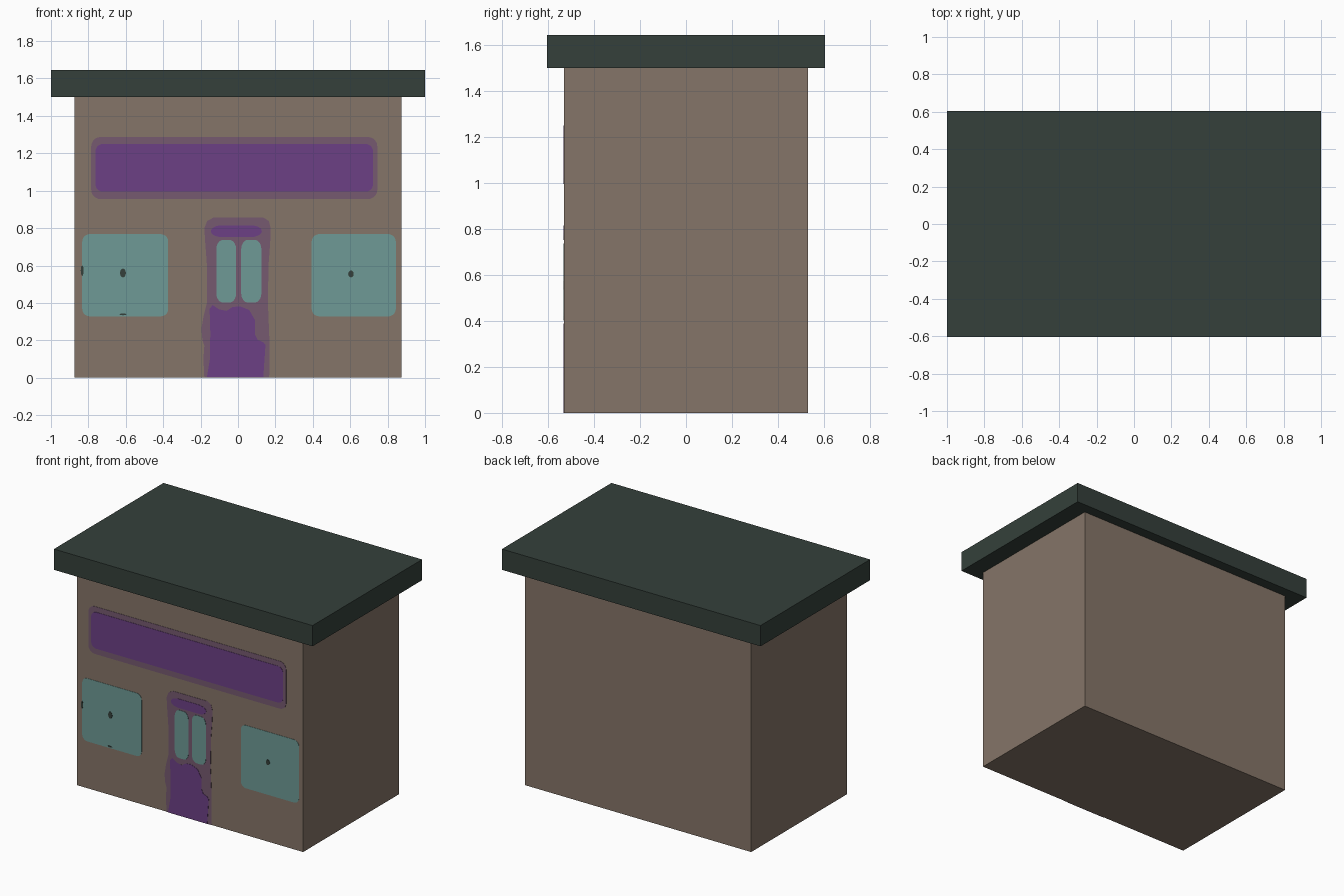
import bpy, bmesh, math

if "Cube" in bpy.data.objects:
    bpy.data.objects.remove(bpy.data.objects["Cube"])

def material(name, rgb):
    m = bpy.data.materials.new(name)
    m.diffuse_color = (*rgb, 1.0)
    m.use_nodes = True
    m.node_tree.nodes["Principled BSDF"].inputs["Base Color"].default_value = m.diffuse_color
    return m

WALL = material("brown_wall", (0.235, 0.178, 0.138))
ROOF = material("dark_green_roof", (0.035, 0.051, 0.043))
PURPLE = material("purple", (0.150, 0.051, 0.235))
MAUVE = material("mauve", (0.181, 0.102, 0.162))
GLASS = material("teal_glass", (0.156, 0.323, 0.305))

HALF_X, HALF_Y, WALL_TOP = 0.875, 0.53, 1.5

def finish(name, bm, mat):
    bmesh.ops.recalc_face_normals(bm, faces=bm.faces[:])
    mesh = bpy.data.meshes.new(name)
    bm.to_mesh(mesh)
    bm.free()
    mesh.materials.append(mat)
    ob = bpy.data.objects.new(name, mesh)
    bpy.context.collection.objects.link(ob)
    return ob

def box(name, hx, hy, z0, z1, mat):
    bm = bmesh.new()
    bmesh.ops.create_cube(bm, size=1)
    for v in bm.verts:
        v.co = (v.co.x * 2 * hx, v.co.y * 2 * hy, z0 + (v.co.z + 0.5) * (z1 - z0))
    return finish(name, bm, mat)

def plate(name, outline, mat, layer):
    """Thin plate on the front wall; outline is (x, z) points."""
    bm = bmesh.new()
    face = bm.faces.new([bm.verts.new((x, -HALF_Y, z)) for x, z in outline])
    out = bmesh.ops.extrude_face_region(bm, geom=[face])["geom"]
    for v in out:
        if isinstance(v, bmesh.types.BMVert):
            v.co.y -= 0.002 * layer
    return finish(name, bm, mat)

def rounded(x0, x1, z0, z1, r, rz=None, steps=5):
    """Rectangle outline with rounded corners."""
    rz = rz or r
    corners = [(x1 - r, z1 - rz), (x0 + r, z1 - rz), (x0 + r, z0 + rz), (x1 - r, z0 + rz)]
    return [(cx + r * math.cos(a), cz + rz * math.sin(a))
            for q, (cx, cz) in enumerate(corners)
            for a in [math.pi / 2 * (q + i / steps) for i in range(steps + 1)]]

def ellipse(cx, cz, rx, rz, n=12):
    return [(cx + rx * math.cos(2 * math.pi * i / n), cz + rz * math.sin(2 * math.pi * i / n))
            for i in range(n)]

# building and roof slab
box("walls", HALF_X, HALF_Y, 0, WALL_TOP, WALL)
box("roof_slab", 1.0, 0.605, WALL_TOP, 1.645, ROOF)

# blank sign board with border
plate("sign_border", rounded(-0.785, 0.745, 0.955, 1.287, 0.05), MAUVE, 1)
plate("sign_panel", rounded(-0.762, 0.722, 0.995, 1.25, 0.04), PURPLE, 2)

# shop windows with small centre marks
plate("window_left", rounded(-0.833, -0.373, 0.328, 0.768, 0.04), GLASS, 1)
plate("window_right", rounded(0.394, 0.844, 0.328, 0.768, 0.04), GLASS, 1)
plate("window_mark_left", ellipse(-0.615, 0.56, 0.016, 0.024), ROOF, 2)
plate("window_mark_edge", ellipse(-0.833, 0.573, 0.008, 0.028), ROOF, 2)
plate("window_mark_base", ellipse(-0.615, 0.339, 0.018, 0.005), ROOF, 2)
plate("window_mark_right", ellipse(0.604, 0.555, 0.015, 0.019), ROOF, 2)

# door surround
plate("door_surround", [
    (-0.18, 0), (0.167, 0), (0.168, 0.2), (0.16, 0.4), (0.163, 0.6), (0.172, 0.72),
    (0.175, 0.8), (0.165, 0.838), (0.135, 0.857), (-0.13, 0.857), (-0.165, 0.838),
    (-0.18, 0.8), (-0.175, 0.72), (-0.166, 0.6), (-0.166, 0.4), (-0.184, 0.33),
    (-0.196, 0.26), (-0.19, 0.2), (-0.18, 0.17), (-0.185, 0.1)], MAUVE, 1)

# door leaf, transom and panes
plate("door_lower", [
    (-0.167, 0), (0.135, 0), (0.147, 0.175), (0.135, 0.19), (0.105, 0.203), (0.092, 0.23),
    (0.09, 0.31), (0.06, 0.362), (0.01, 0.382), (-0.03, 0.378), (-0.06, 0.358),
    (-0.1, 0.365), (-0.135, 0.388), (-0.152, 0.37), (-0.148, 0.24), (-0.15, 0.1)],
    PURPLE, 2)
plate("door_transom", rounded(-0.145, 0.127, 0.752, 0.815, 0.06, 0.03), PURPLE, 2)
plate("door_pane_left", rounded(-0.116, -0.01, 0.402, 0.737, 0.035, 0.05), GLASS, 2)
plate("door_pane_right", rounded(0.017, 0.125, 0.402, 0.737, 0.035, 0.05), GLASS, 2)
